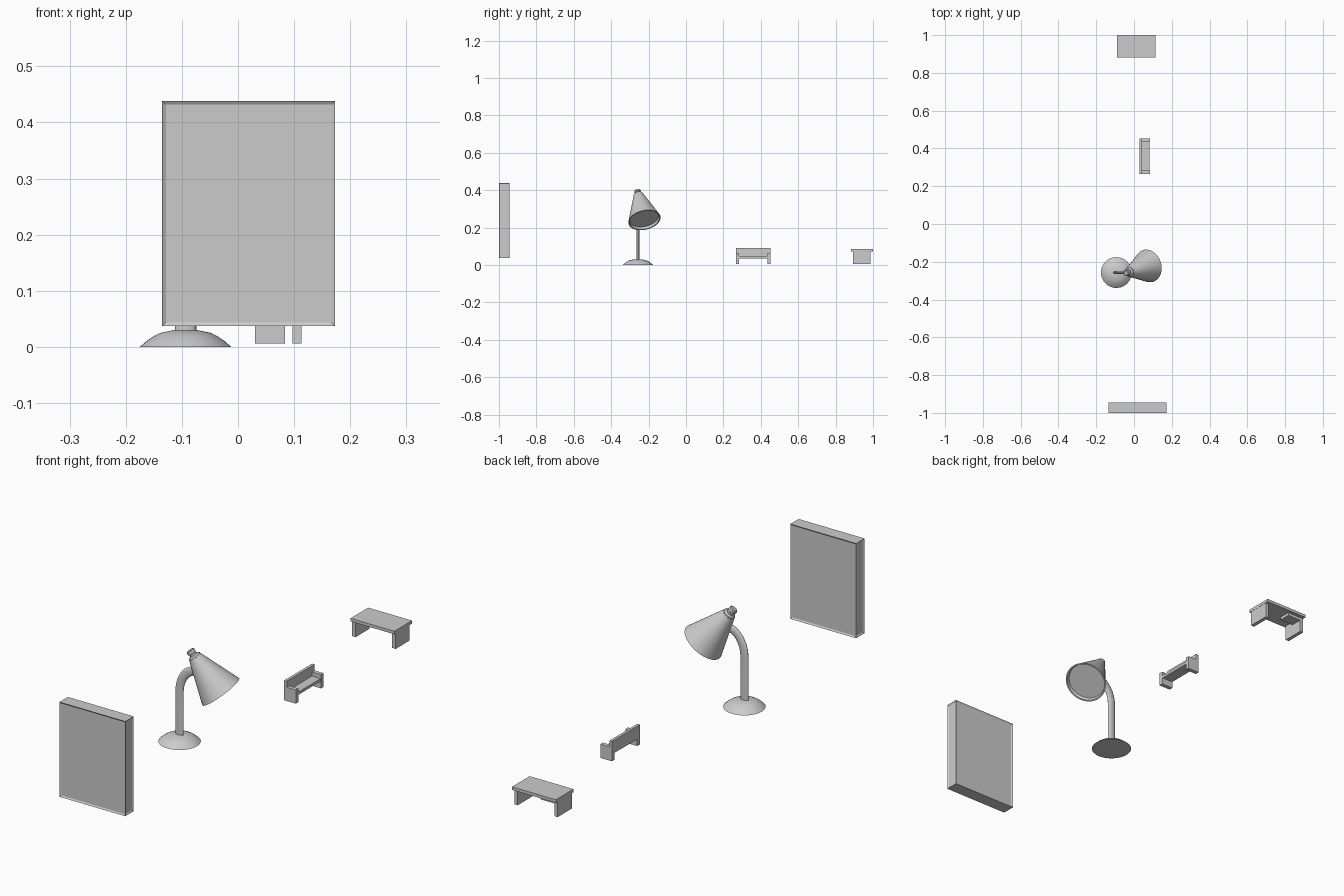
import bpy, bmesh, math
from mathutils import Vector, Matrix

if "Cube" in bpy.data.objects:
    bpy.data.objects.remove(bpy.data.objects["Cube"])


def finish(bm, name, smooth=False):
    bmesh.ops.recalc_face_normals(bm, faces=bm.faces)
    mesh = bpy.data.meshes.new(name)
    bm.to_mesh(mesh)
    bm.free()
    ob = bpy.data.objects.new(name, mesh)
    bpy.context.collection.objects.link(ob)
    if smooth:
        bpy.ops.object.select_all(action='DESELECT')
        ob.select_set(True)
        bpy.context.view_layer.objects.active = ob
        bpy.ops.object.shade_smooth_by_angle(angle=math.radians(35))
    return ob


def box_mesh(x, y, z):
    bm = bmesh.new()
    bmesh.ops.create_cube(bm, size=1)
    for v in bm.verts:
        v.co = [(a + b) / 2 + c * (b - a) for (a, b), c in zip((x, y, z), v.co)]
    return bm


def box(name, x, y, z):
    return finish(box_mesh(x, y, z), name)


def lathe(name, profile, origin, axis=(0, 0, 1), sides=40):
    """Spin (radius, height) points about an axis; open ends are capped."""
    rot = Vector((0, 0, 1)).rotation_difference(Vector(axis)).to_matrix().to_4x4()
    mat = Matrix.Translation(origin) @ rot
    bm = bmesh.new()
    rings = []
    for r, h in profile:
        rings.append([bm.verts.new(mat @ Vector((r * math.cos(t), r * math.sin(t), h)))
                      for t in (2 * math.pi * i / sides for i in range(sides))])
    for a, b in zip(rings, rings[1:]):
        for i in range(sides):
            j = (i + 1) % sides
            bm.faces.new((a[i], a[j], b[j], b[i]))
    bm.faces.new(rings[0])
    bm.faces.new(rings[-1])
    return finish(bm, name, True)


# Upright display panel: box with recessed panels on its four sides
bm = box_mesh((-0.135, 0.173), (-1.0, -0.944), (0.037, 0.438))
bm.normal_update()
sides = [f for f in bm.faces if abs(f.normal.z) < 0.5]
bmesh.ops.inset_individual(bm, faces=sides, thickness=0.009, depth=-0.004)
finish(bm, "display_panel")

# Lamp base
LX, LY = -0.0935, -0.257
lathe("lamp_base", [(0.0815, 0), (0.07, 0.010), (0.057, 0.019), (0.045, 0.025),
                    (0.030, 0.028), (0.022, 0.030)], (LX, LY, 0))

# Lamp neck: flat oval section swept along a bending path
start, arc_z, reach, rise = 0.025, 0.21, 0.078, 0.105
path = [(LX, start, 0.0), (LX, arc_z, 0.0)]
for i in range(1, 11):
    t = math.radians(85) * i / 10
    tangent = math.atan2(reach * math.sin(t), rise * math.cos(t))
    path.append((LX + reach * (1 - math.cos(t)), arc_z + rise * math.sin(t), tangent))
bm = bmesh.new()
rings = []
N = 16
for x, z, a in path:
    ring = []
    for i in range(N):
        t = 2 * math.pi * i / N
        w = 0.0185 * math.cos(t)
        ring.append(bm.verts.new((x + w * math.cos(a), LY + 0.008 * math.sin(t),
                                  z - w * math.sin(a))))
    rings.append(ring)
for a, b in zip(rings, rings[1:]):
    for i in range(N):
        j = (i + 1) % N
        bm.faces.new((a[i], a[j], b[j], b[i]))
bm.faces.new(rings[0])
bm.faces.new(rings[-1])
finish(bm, "lamp_neck", True)

# Lamp shade with recessed light disc, collar and cap, tilted downward
rim = Vector((0.075, -0.222, 0.24))
axis = Vector((-0.585, -0.19, 0.79)).normalized()
lathe("lamp_shade", [(0.078, 0.014), (0.082, 0.0), (0.088, 0.0), (0.027, 0.168)], rim, axis)
lathe("lamp_collar", [(0.026, 0.166), (0.026, 0.173), (0.018, 0.179)], rim, axis, 24)
lathe("lamp_cap", [(0.014, 0.176), (0.014, 0.186), (0.017, 0.188), (0.017, 0.199),
                   (0.013, 0.202)], rim, axis, 24)

# Bench facing +x
for i, y in enumerate((0.266, 0.435)):
    box(f"bench_end_{i + 1}", (0.030, 0.084), (y, y + 0.017), (0.006, 0.064))
box("bench_seat", (0.030, 0.082), (0.28, 0.438), (0.035, 0.047))
box("bench_back", (0.030, 0.042), (0.266, 0.452), (0.035, 0.090))

# Desk
box("desk_top", (-0.091, 0.114), (0.882, 1.0), (0.072, 0.085))
for i, x in enumerate((-0.090, 0.097)):
    box(f"desk_leg_{i + 1}", (x, x + 0.016), (0.892, 0.986), (0.006, 0.073))
box("desk_drawer", (-0.074, -0.010), (0.935, 0.985), (0.059, 0.073))
